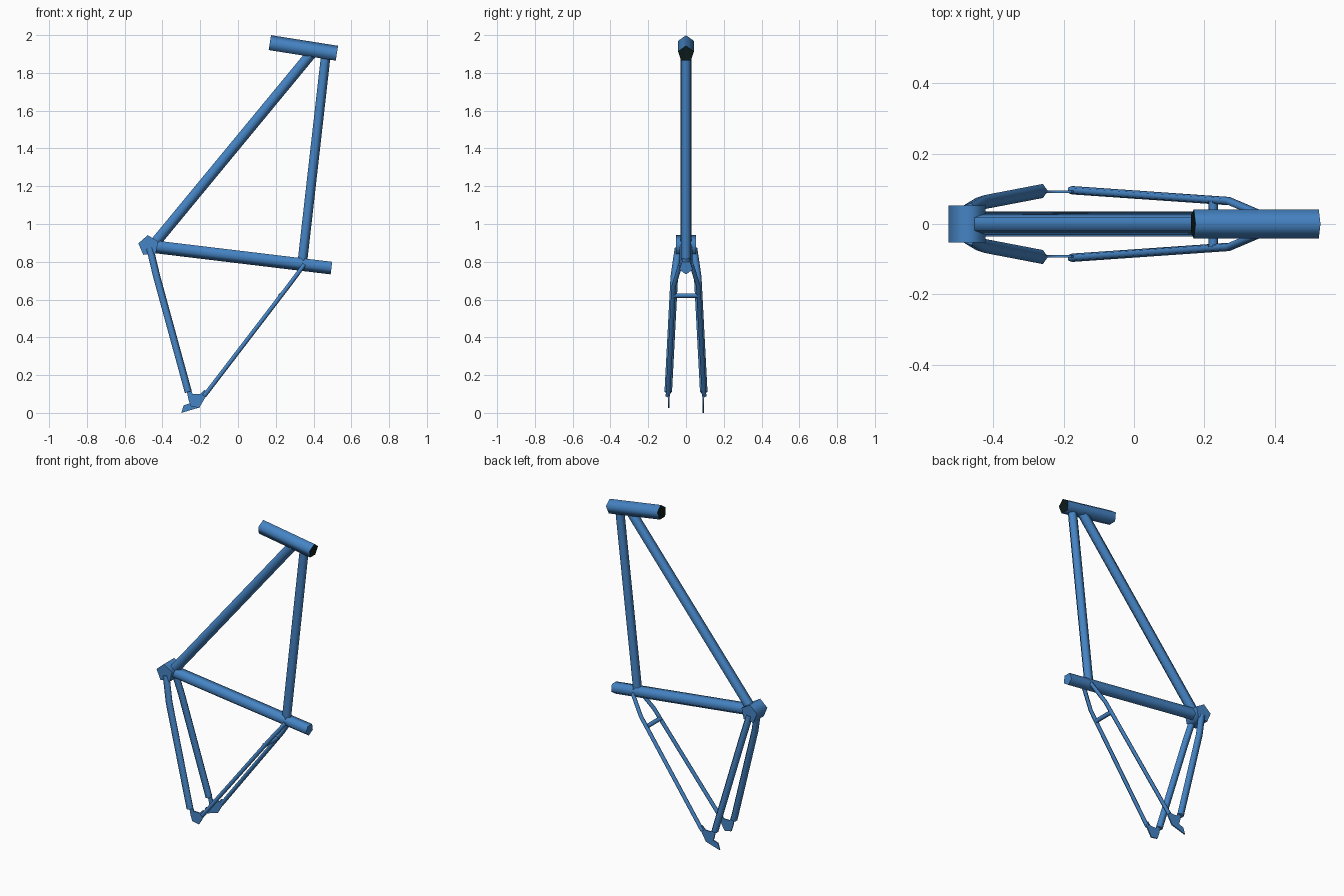
import bpy, bmesh, math
from mathutils import Vector

cube = bpy.data.objects.get("Cube")
if cube:
    bpy.data.objects.remove(cube, do_unlink=True)


def material(name, color):
    m = bpy.data.materials.new(name)
    m.use_nodes = True
    m.diffuse_color = color
    m.node_tree.nodes["Principled BSDF"].inputs["Base Color"].default_value = color
    return m


BLUE = material("frame blue", (0.06, 0.23, 0.55, 1))
DARK = material("tube end black", (0.004, 0.012, 0.012, 1))


def finish(name, bm, mats):
    bmesh.ops.recalc_face_normals(bm, faces=bm.faces[:])
    mesh = bpy.data.meshes.new(name)
    bm.to_mesh(mesh)
    bm.free()
    for m in mats:
        mesh.materials.append(m)
    obj = bpy.data.objects.new(name, mesh)
    bpy.context.collection.objects.link(obj)
    bpy.ops.object.select_all(action='DESELECT')
    obj.select_set(True)
    bpy.context.view_layer.objects.active = obj
    bpy.ops.object.shade_smooth_by_angle(angle=math.radians(80))
    return obj


def tube(name, path, radius, ridge=1, side=(0, 1, 0), roll=0.0, dark_ends=False):
    """Five-sided tube along a path; ridge picks which side its corner points to."""
    pts = [Vector(p) for p in path]
    bm = bmesh.new()
    rings = []
    for i, p in enumerate(pts):
        a = (pts[i] - pts[i - 1]).normalized() if i else Vector()
        b = (pts[i + 1] - pts[i]).normalized() if i + 1 < len(pts) else Vector()
        t = (a + b).normalized()
        u = Vector(side)
        u = (u - t * u.dot(t)).normalized()
        v = t.cross(u) * ridge
        angles = [roll + math.tau * k / 5 for k in range(5)]
        rings.append([bm.verts.new(p + radius * (math.cos(g) * v + math.sin(g) * u))
                      for g in angles])
    for r, s in zip(rings, rings[1:]):
        for k in range(5):
            bm.faces.new((r[k], r[(k + 1) % 5], s[(k + 1) % 5], s[k]))
    for r in (rings[0], rings[-1]):
        bm.faces.new(r).material_index = int(dark_ends)
    return finish(name, bm, [BLUE, DARK] if dark_ends else [BLUE])


def plate(name, outline, y, thickness=0.007):
    """Flat plate from an x, z outline."""
    bm = bmesh.new()
    face = bm.faces.new([bm.verts.new((x, y - thickness / 2, z)) for x, z in outline])
    new = bmesh.ops.extrude_face_region(bm, geom=[face])["geom"]
    bmesh.ops.translate(bm, vec=(0, thickness, 0),
                        verts=[g for g in new if isinstance(g, bmesh.types.BMVert)])
    return finish(name, bm, [BLUE])


# Main triangle
tube("head_tube", [(0.168, 0, 1.956), (0.523, 0, 1.90)], 0.044, dark_ends=True)
tube("seat_tube", [(-0.46, 0, 0.885), (0.495, 0, 0.77)], 0.037, ridge=-1)
tube("down_tube", [(-0.455, 0, 0.885), (0.395, 0, 1.915)], 0.031, ridge=-1)
tube("top_tube", [(0.336, 0, 0.78), (0.463, 0, 1.90)], 0.028, ridge=-1)
tube("bottom_bracket_shell", [(-0.473, -0.052, 0.885), (-0.473, 0.052, 0.885)], 0.056,
     ridge=-1, side=(1, 0, 0), roll=math.radians(-5))

# Rear stays and dropouts on both sides
dropout = [(-0.272, 0.12), (-0.25, 0.125), (-0.24, 0.10), (-0.2, 0.10), (-0.178, 0.122),
           (-0.16, 0.105), (-0.183, 0.065), (-0.205, 0.027), (-0.25, 0.035), (-0.262, 0.07)]
hanger = [(-0.258, 0.05), (-0.288, 0.04), (-0.3, 0.0), (-0.21, 0.027), (-0.22, 0.06)]
for label, s in (("left", 1), ("right", -1)):
    tube(label + "_chainstay", [(-0.468, 0.04 * s, 0.87), (-0.432, 0.062 * s, 0.72),
                                (-0.265, 0.094 * s, 0.11)], 0.021)
    tube(label + "_seatstay", [(0.35, 0.03 * s, 0.785), (0.268, 0.065 * s, 0.675),
                               (-0.18, 0.096 * s, 0.09)], 0.0125)
    plate(label + "_dropout", dropout, 0.092 * s)
plate("gear_hanger", hanger, 0.092)

# Bridge between the seatstays
tube("seatstay_bridge", [(0.225, -0.066, 0.622), (0.225, 0.066, 0.622)], 0.014,
     side=(1, 0, 0))
